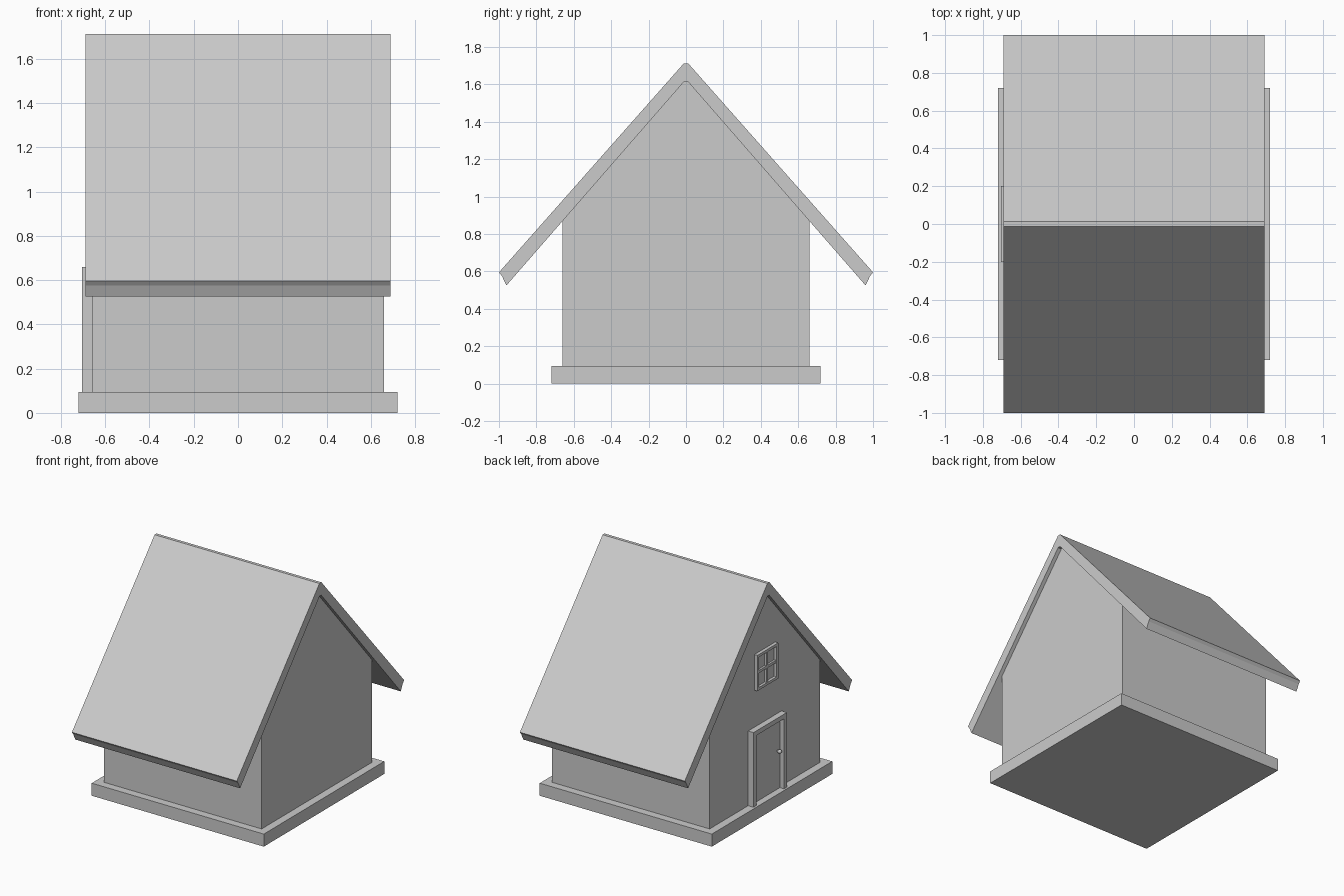
import bpy
import bmesh
import math

if "Cube" in bpy.data.objects:
    bpy.data.objects.remove(bpy.data.objects["Cube"], do_unlink=True)

grey = bpy.data.materials.new("plain_grey")
grey.use_nodes = True
grey.diffuse_color = (0.6, 0.6, 0.6, 1)
grey.node_tree.nodes["Principled BSDF"].inputs["Base Color"].default_value = (0.6, 0.6, 0.6, 1)


def finish(bm, name):
    bmesh.ops.recalc_face_normals(bm, faces=bm.faces)
    mesh = bpy.data.meshes.new(name)
    bm.to_mesh(mesh)
    bm.free()
    mesh.materials.append(grey)
    obj = bpy.data.objects.new(name, mesh)
    bpy.context.collection.objects.link(obj)
    return obj


def add_box(bm, xs, ys, zs):
    """Add a box spanning the given (min, max) pairs."""
    verts = bmesh.ops.create_cube(bm, size=1)["verts"]
    for v in verts:
        v.co = [(a + b) / 2 + c * (b - a) for c, (a, b) in zip(v.co, (xs, ys, zs))]


def boxes(name, *spans):
    bm = bmesh.new()
    for span in spans:
        add_box(bm, *span)
    return finish(bm, name)


def extrude_profile(name, points, half):
    """Extrude a (y, z) profile along x, centred."""
    bm = bmesh.new()
    face = bm.faces.new([bm.verts.new((-half, y, z)) for y, z in points])
    new = bmesh.ops.extrude_face_region(bm, geom=[face])["geom"]
    bmesh.ops.translate(bm, vec=(2 * half, 0, 0),
                        verts=[v for v in new if isinstance(v, bmesh.types.BMVert)])
    return finish(bm, name)


def mirrored(half_profile):
    return half_profile + [(-y, z) for y, z in reversed(half_profile)]


# Plinth and gabled walls
BASE_TOP = 0.095
WALL = 0.66
boxes("plinth", ((-0.72, 0.72), (-0.72, 0.72), (0, BASE_TOP)))
extrude_profile("walls", mirrored([(WALL, BASE_TOP), (WALL, 0.87), (0.01, 1.615)]), WALL)

# Roof: a folded slab with slightly rounded eaves
outer = [(0.012, 1.712), (1.0, 0.595), (0.984, 0.575), (0.972, 0.55), (0.96, 0.525), (0.01, 1.615)]
roof_outline = outer + [(-y, z) for y, z in reversed(outer)]
# Split at the ridge so that each slope is a clean solid strip
extrude_profile("roof", roof_outline, 0.69)

# Door: surround, leaf and knob on the -x gable wall
FRONT = -0.705
DEPTH = (FRONT, -WALL)
boxes("door_frame",
      (DEPTH, (0.165, 0.2), (BASE_TOP, 0.66)),
      (DEPTH, (-0.2, -0.165), (BASE_TOP, 0.66)),
      (DEPTH, (-0.165, 0.165), (0.625, 0.66)))
boxes("door_leaf", ((-0.67, -WALL), (-0.165, 0.165), (BASE_TOP, 0.625)))

bm = bmesh.new()
bmesh.ops.create_uvsphere(bm, u_segments=16, v_segments=10, radius=0.015)
bmesh.ops.translate(bm, verts=bm.verts, vec=(-0.69, -0.135, 0.385))
add_box(bm, (-0.69, -0.668), (-0.141, -0.129), (0.379, 0.391))
knob = finish(bm, "door_knob")
bpy.context.view_layer.objects.active = knob
knob.select_set(True)
bpy.ops.object.shade_smooth_by_angle(angle=math.radians(35))
knob.select_set(False)

# Window: outer frame with crossed glazing bars, above the door
HALF, LOW, HIGH, BAR = 0.125, 0.94, 1.21, 0.02
MID = (LOW + HIGH) / 2
OUT = (-0.685, -WALL)
INNER = (-HALF + BAR, HALF - BAR)
boxes("window_frame",
      (OUT, (-HALF, -HALF + BAR), (LOW, HIGH)),
      (OUT, (HALF - BAR, HALF), (LOW, HIGH)),
      (OUT, INNER, (LOW, LOW + BAR)),
      (OUT, INNER, (HIGH - BAR, HIGH)))
boxes("window_bars",
      ((-0.68, -WALL), (-0.01, 0.01), (LOW + BAR, HIGH - BAR)),
      ((-0.68, -WALL), INNER, (MID - 0.01, MID + 0.01)))
boxes("window_pane", ((-0.665, -WALL), INNER, (LOW + BAR, HIGH - BAR)))
